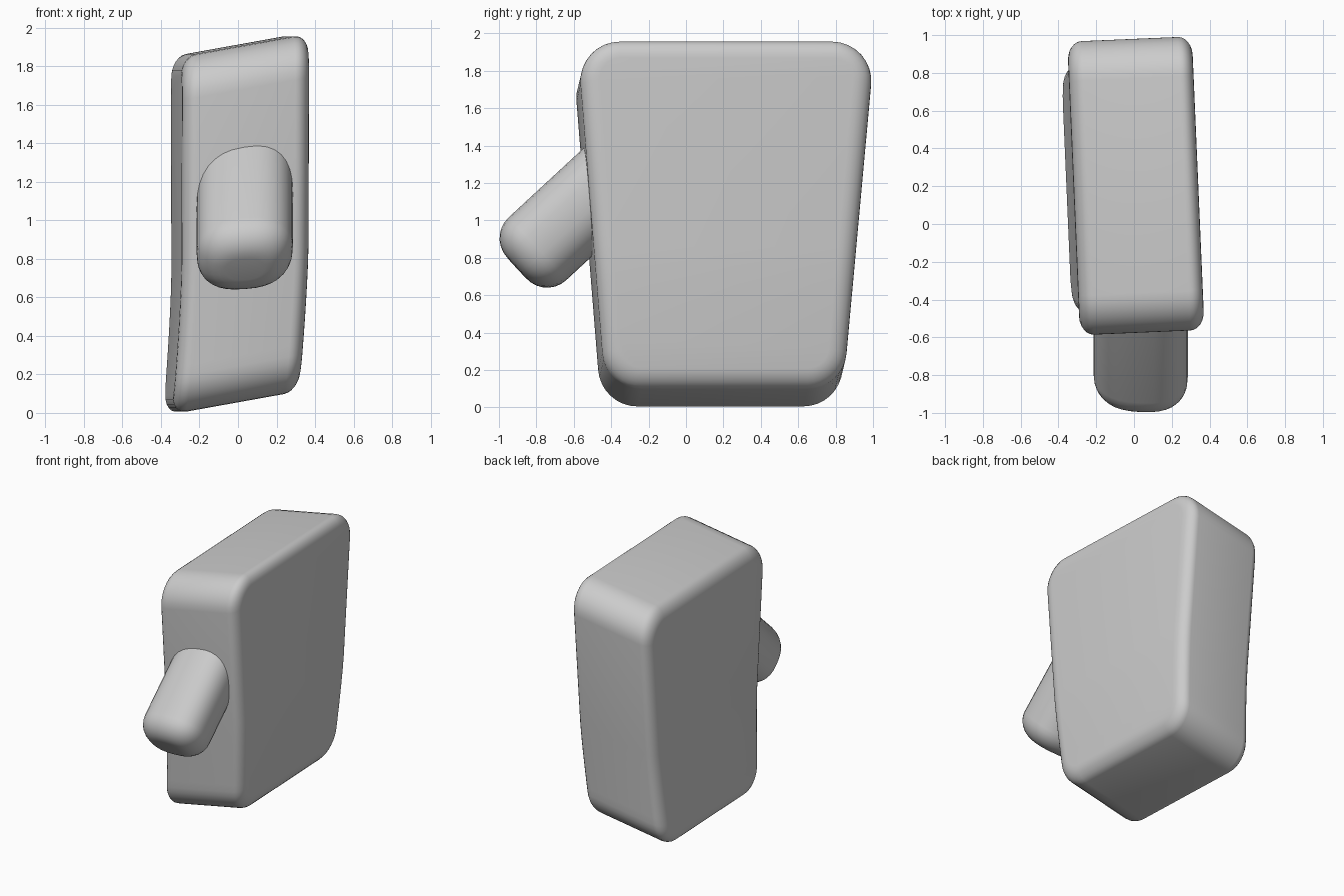
import bpy, bmesh
from math import sin, cos, pi, atan2
from mathutils import Vector

if "Cube" in bpy.data.objects:
    bpy.data.objects.remove(bpy.data.objects["Cube"])


def loft(bm, rings):
    """Skin a list of equal-length point rings and cap both ends."""
    vs = [[bm.verts.new(p) for p in r] for r in rings]
    n = len(vs[0])
    for a, b in zip(vs, vs[1:]):
        for i in range(n):
            j = (i + 1) % n
            bm.faces.new((a[i], a[j], b[j], b[i]))
    bm.faces.new(vs[0][::-1])
    bm.faces.new(vs[-1])


def finish(bm, name):
    bmesh.ops.recalc_face_normals(bm, faces=bm.faces[:])
    me = bpy.data.meshes.new(name)
    bm.to_mesh(me)
    bm.free()
    ob = bpy.data.objects.new(name, me)
    bpy.context.collection.objects.link(ob)
    bpy.ops.object.select_all(action='DESELECT')
    ob.select_set(True)
    bpy.context.view_layer.objects.active = ob
    bpy.ops.object.shade_smooth_by_angle(angle=0.5)
    return ob


def rounded_ring(corners, radius, inset, x, steps=8):
    """Rounded polygon in the yz plane; the corner centres stay put as it is inset."""
    pts = []
    for k, c in enumerate(corners):
        c = Vector(c)
        a = (c - Vector(corners[k - 1])).normalized()
        b = (Vector(corners[(k + 1) % len(corners)]) - c).normalized()
        na, nb = Vector((a.y, -a.x)), Vector((b.y, -b.x))
        centre = c - (na + nb) * (radius / (1 + na.dot(nb)))
        t0, t1 = atan2(na.y, na.x), atan2(nb.y, nb.x)
        if t1 < t0:
            t1 += 2 * pi
        for s in range(steps + 1):
            t = t0 + (t1 - t0) * s / steps
            p = centre + Vector((cos(t), sin(t))) * (radius - inset)
            pts.append((x, p.x, p.y))
    return pts


# Body: tapered rounded slab with softened rims
PROFILE = [(-0.443, 0.052), (0.83, 0.052), (1.0, 1.91), (-0.593, 1.91)]
HALF, DEPTH, INSET, N = 0.33, 0.075, 0.1, 6
rim = [(HALF - DEPTH * (1 - sin(pi / 2 * i / N)), INSET * (1 - cos(pi / 2 * i / N)))
       for i in range(N + 1)]
stations = [(-x, d) for x, d in reversed(rim)] + rim
bm = bmesh.new()
loft(bm, [rounded_ring(PROFILE, 0.21, d, x) for x, d in stations])
for z in (0.3, 0.4, 0.5, 0.6, 0.7, 0.8):
    bmesh.ops.bisect_plane(bm, geom=bm.verts[:] + bm.edges[:] + bm.faces[:],
                           plane_co=(0, 0, z), plane_no=(0, 0, 1))
# Slanted ends, slight yaw and a gentle sideways bend near the bottom
for v in bm.verts:
    x, y, z = v.co
    bend = -0.05 * (max(0.0, 0.8 - z) / 0.8) ** 1.4
    v.co = (x + 0.01 - 0.043 * (y - 0.2) + bend, y + 0.043 * x, z + 0.18 * x)
finish(bm, "body")

# Spout: blunt rounded peg pointing forward and down
tip = Vector((0.035, -0.905, 0.746))
back = Vector((0, 0.735, 0.68))
up = Vector((0, -0.68, 0.735))
R, SIDES = 0.15, 32


def peg_ring(dist, inset):
    pts = []
    for i in range(SIDES):
        c, s = cos(2 * pi * i / SIDES), sin(2 * pi * i / SIDES)
        u = abs(c) ** 0.8 * (1 if c > 0 else -1) * (0.25 - inset)
        w = abs(s) ** 0.8 * (1 if s > 0 else -1) * (0.225 - inset)
        p = tip + back * dist + up * (w + 0.1 * u)
        pts.append(p + Vector((u, 0.02 * u, 0)))
    return pts


bm = bmesh.new()
rings = [peg_ring(R * (1 - cos(t)), R * (1 - sin(t)))
         for t in (pi / 2 * i / 7 for i in range(8))]
loft(bm, rings + [peg_ring(0.85, 0)])
finish(bm, "spout")
